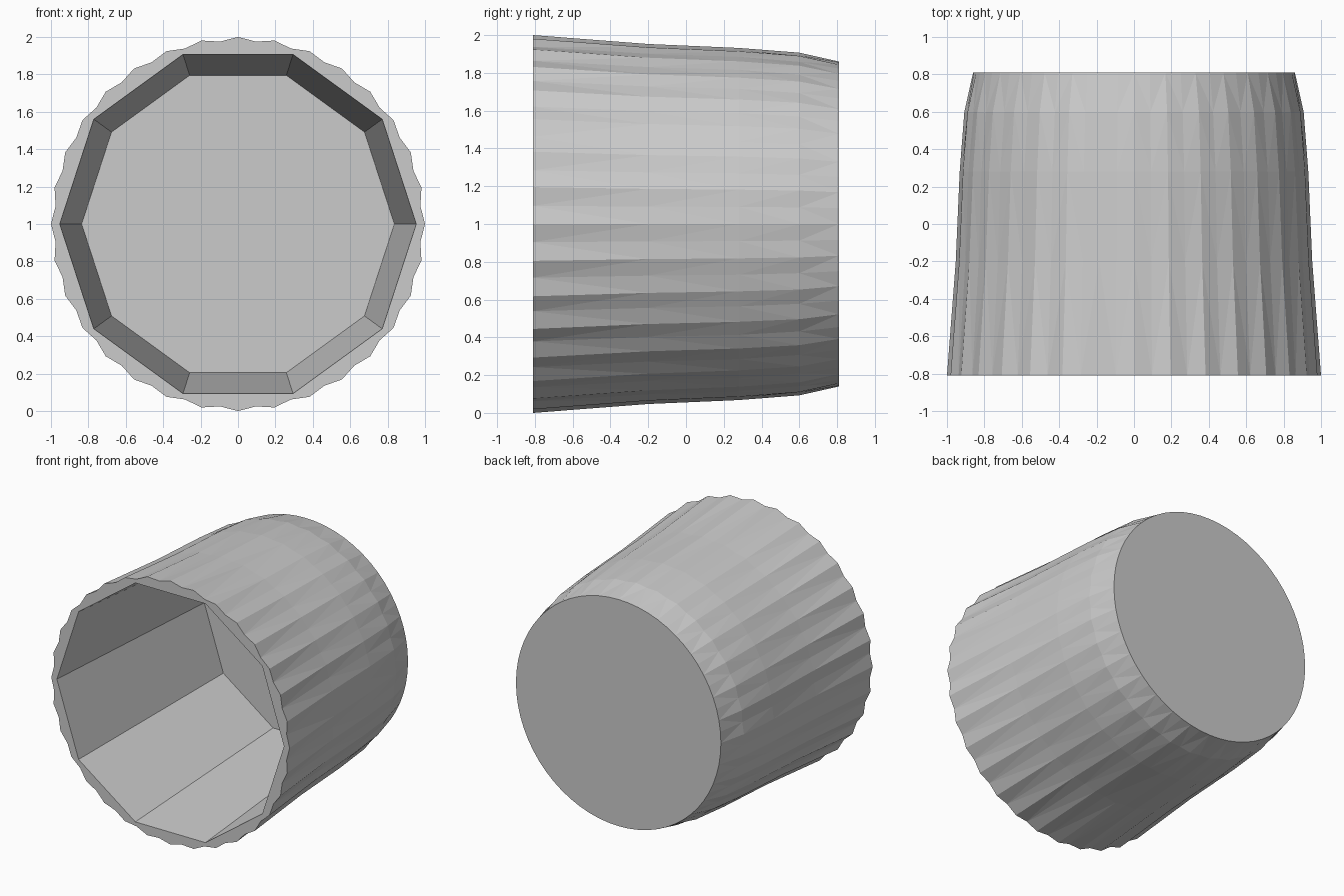
import bpy, bmesh
from math import sin, cos, pi

if "Cube" in bpy.data.objects:
    bpy.data.objects.remove(bpy.data.objects["Cube"])

RIDGES = 32      # scallops around the open rim
SIDES = 10       # flat sides of the inner bore
FRONT, BACK, FLOOR = -0.81, 0.81, 0.79

# (y, ridge radius, valley radius): scallops fade out towards the back
PROFILE = [(FRONT, 1.0, 0.98), (-0.2, 0.953, 0.942), (0.28, 0.932, 0.925),
           (0.6, 0.907, 0.897), (BACK, 0.86, 0.86)]

bm = bmesh.new()


def ring(count, y, radii):
    """Closed loop of vertices about the y axis, cycling through radii."""
    verts = []
    for i in range(count):
        a = 2 * pi * i / count
        r = radii[i % len(radii)]
        verts.append(bm.verts.new((r * cos(a), y, 1 + r * sin(a))))
    return verts


def skin(a, b, triangles=False):
    """Join two equal loops with quads or alternating triangles."""
    n = len(a)
    for i in range(n):
        j = (i + 1) % n
        if not triangles:
            bm.faces.new((a[i], a[j], b[j], b[i]))
        elif i % 2:
            bm.faces.new((a[i], a[j], b[j]))
            bm.faces.new((a[i], b[j], b[i]))
        else:
            bm.faces.new((a[i], a[j], b[i]))
            bm.faces.new((a[j], b[j], b[i]))


def loop_edges(loop):
    return [bm.edges.get((loop[i - 1], loop[i])) for i in range(len(loop))]


# Fluted outer wall and closed back
outer = [ring(RIDGES * 2, y, (r, v)) for y, r, v in PROFILE]
for a, b in zip(outer, outer[1:]):
    skin(a, b, True)
bm.faces.new(outer[-1])

# Ten-sided tapering bore with its floor
mouth = ring(SIDES, FRONT, (0.953,))
floor = ring(SIDES, FLOOR, (0.836,))
skin(mouth, floor)
bm.faces.new(floor)

# Flat rim between the scalloped edge and the bore
bmesh.ops.triangle_fill(bm, use_beauty=True, normal=(0, -1, 0),
                        edges=loop_edges(outer[0]) + loop_edges(mouth))
bmesh.ops.recalc_face_normals(bm, faces=bm.faces[:])

mesh = bpy.data.meshes.new("fluted_cup")
bm.to_mesh(mesh)
bm.free()
cup = bpy.data.objects.new("fluted_cup", mesh)
bpy.context.collection.objects.link(cup)
